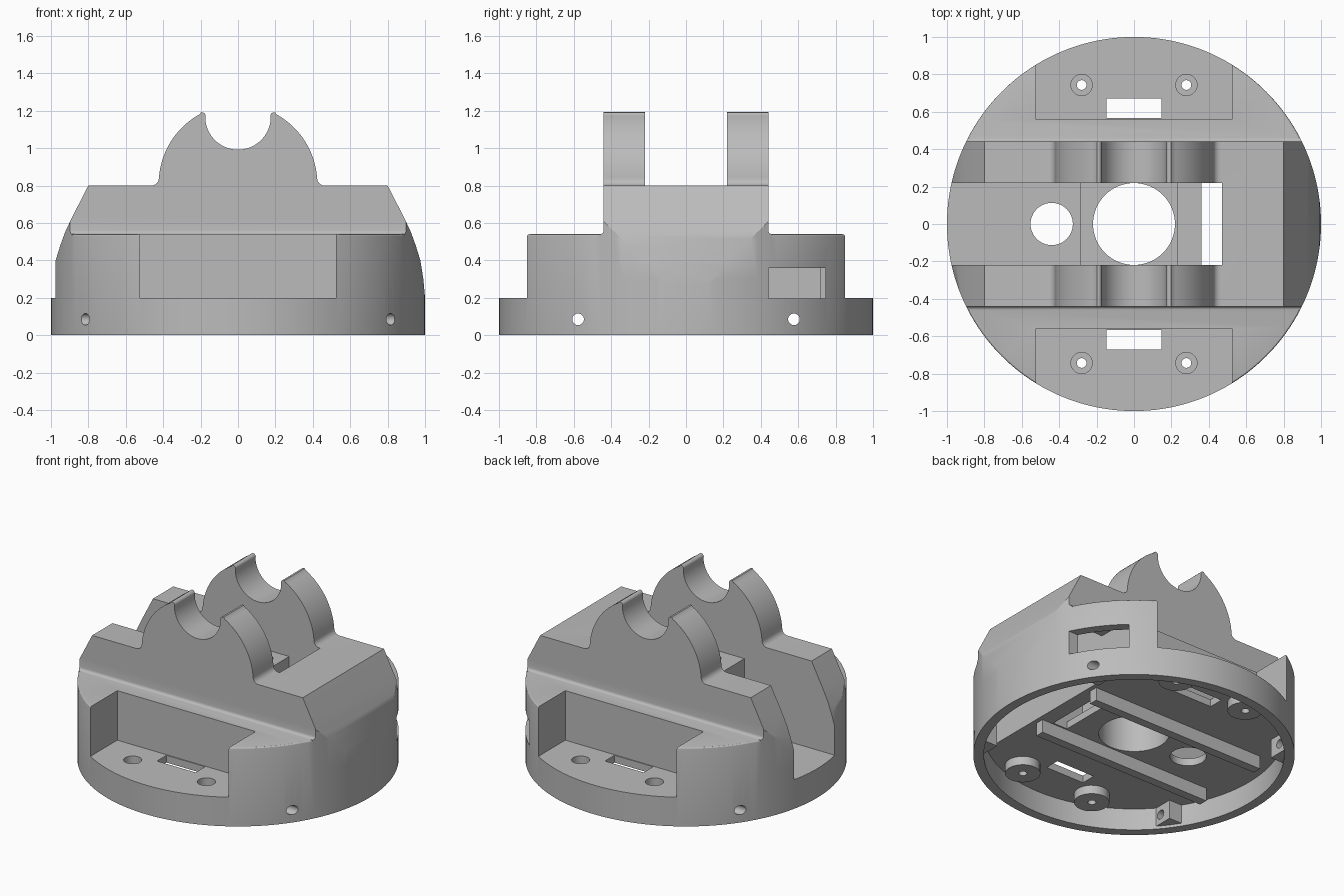
import bpy, bmesh, math
from mathutils import Matrix, Vector

cube = bpy.data.objects.get("Cube")
if cube:
    bpy.data.objects.remove(cube, do_unlink=True)

grey = bpy.data.materials.new("plain grey")
grey.use_nodes = True
grey.diffuse_color = (0.5, 0.5, 0.5, 1)
grey.node_tree.nodes["Principled BSDF"].inputs["Base Color"].default_value = (0.5, 0.5, 0.5, 1)


def finish(name, bm):
    bmesh.ops.recalc_face_normals(bm, faces=bm.faces)
    mesh = bpy.data.meshes.new(name)
    bm.to_mesh(mesh)
    bm.free()
    mesh.materials.append(grey)
    obj = bpy.data.objects.new(name, mesh)
    bpy.context.collection.objects.link(obj)
    return obj


def box(name, x, y, z):
    bm = bmesh.new()
    bmesh.ops.create_cube(bm, size=1)
    for v in bm.verts:
        v.co = Vector([(a + b) / 2 + c * (b - a) for (a, b), c in zip((x, y, z), v.co)])
    return finish(name, bm)


def cylinder(name, r, lo, hi, centre=(0, 0), axis="Z", sides=32, rim=0):
    """Cylinder between lo and hi along its axis; centre gives the other two coordinates."""
    bm = bmesh.new()
    bmesh.ops.create_cone(bm, cap_ends=True, segments=sides, radius1=r, radius2=r, depth=hi - lo)
    if rim:
        top = [e for e in bm.edges if all(v.co.z > 0 for v in e.verts)]
        bmesh.ops.bevel(bm, geom=top, offset=rim, segments=3, profile=0.5, affect="EDGES")
    mid = (lo + hi) / 2
    if axis == "X":
        m = Matrix.Translation((mid, *centre)) @ Matrix.Rotation(math.pi / 2, 4, "Y")
    else:
        m = Matrix.Translation((*centre, mid))
    bm.transform(m)
    return finish(name, bm)


def prism(name, half, axis):
    """Extrude a profile, given as its right half from the bottom up and mirrored."""
    loop = half + [(-a, b) for a, b in reversed(half) if a > 0]
    bm = bmesh.new()
    place = (lambda a, b, d: (d, a, b)) if axis == "X" else (lambda a, b, d: (a, d, b))
    face = bm.faces.new([bm.verts.new(place(a, b, -1.2)) for a, b in loop])
    out = bmesh.ops.extrude_face_region(bm, geom=[face])
    verts = [g for g in out["geom"] if isinstance(g, bmesh.types.BMVert)]
    bmesh.ops.translate(bm, verts=verts, vec=place(0, 0, 2.4))
    return finish(name, bm)


def arc(cx, cz, r, start, end, n):
    angles = [math.radians(start + (end - start) * i / n) for i in range(n + 1)]
    return [(cx + r * math.cos(t), cz + r * math.sin(t)) for t in angles]


def combine(target, other, operation):
    mod = target.modifiers.new("combine", "BOOLEAN")
    mod.operation = operation
    mod.solver = "EXACT"
    mod.object = other
    bpy.context.view_layer.objects.active = target
    bpy.ops.object.modifier_apply(modifier=mod.name)
    bpy.data.objects.remove(other, do_unlink=True)


def cut(other):
    combine(body, other, "DIFFERENCE")


def add(other):
    combine(body, other, "UNION")


# Round base with softened shoulder rim, and a central slab with filleted foot
body = cylinder("cradle_body", 1, 0, 0.54, sides=160, rim=0.012)
foot = arc(0.46, 0.56, 0.02, 270, 180, 4)
slab = prism("slab", [(0.46, 0.3)] + foot + [(0.44, 1.4)], "X")
combine(slab, cylinder("round_limit", 1, 0.1, 1.3, sides=160), "INTERSECT")
add(slab)

# Front outline: curved flanks, cradle arches and half-round seat
flank = [(1.1, -0.1), (1.1, 0.2), (1, 0.2), (0.991, 0.3), (0.975, 0.4), (0.95, 0.48),
         (0.925, 0.55), (0.89, 0.625), (0.8, 0.8)]
fillet = arc(0.463, 0.84, 0.04, 270, 180, 6)
arch = arc(0, 0.81, 0.424, 6, 61, 20)
tip = arc(0.193, 1.172, 0.02, 75, 180, 6)
seat = arc(0, 1.167, 0.175, -4, -90, 20)
seat[-1] = (0, seat[-1][1])
combine(body, prism("outline", flank + fillet + arch + tip + seat, "Y"), "INTERSECT")

# Hollow underside and the taller hollow at the right end
cut(cylinder("underside", 0.935, -0.1, 0.15, sides=160))
end = box("end_hollow", (0.58, 1.2), (-1, 1), (0.1, 0.47))
combine(end, cylinder("end_limit", 0.935, 0, 0.6, sides=160), "INTERSECT")
cut(end)
cut(box("end_hollow_top", (0.58, 0.8), (-0.38, 0.38), (0.3, 0.7)))

# Open channel, its centre block and openings
cut(box("channel", (-1.2, 0.47), (-0.22, 0.22), (0.2, 1.4)))
add(box("centre_block", (-0.29, 0.235), (-0.24, 0.24), (0.18, 0.68)))
cut(cylinder("centre_bore", 0.219, -0.1, 1, sides=64))
cut(cylinder("cable_hole", 0.113, -0.1, 0.5, centre=(-0.44, 0), sides=48))
cut(box("channel_slot", (0.36, 0.47), (-0.22, 0.22), (-0.1, 0.5)))

for s in (-1, 1):
    def span(a, b):
        return tuple(sorted((s * a, s * b)))

    # Rail under the channel
    add(box("rail", (-0.78, 0.55), span(0.23, 0.29), (0.06, 0.17)))
    # Pocket with slot and screw bosses
    cut(box("pocket", (-0.525, 0.525), span(0.56, 1.2), (0.2, 0.7)))
    cut(box("pocket_slot", (-0.147, 0.147), span(0.567, 0.67), (-0.1, 0.4)))
    for x in (-0.28, 0.28):
        add(cylinder("boss", 0.11, 0.09, 0.17, centre=(x, s * 0.743)))
        cut(cylinder("screw_recess", 0.057, 0.14, 0.4, centre=(x, s * 0.743)))
        cut(cylinder("screw_hole", 0.026, -0.1, 0.4, centre=(x, s * 0.743)))
    # Side screw blocks and holes
    for t in (-1, 1):
        xs = tuple(sorted((t * 0.7, t * 0.9)))
        block = box("side_block", xs, span(0.49, 0.66), (0.02, 0.17))
        combine(block, cylinder("block_limit", 0.96, -0.1, 0.3, sides=160), "INTERSECT")
        add(block)
        recess = sorted((t * 0.79, t * 1.2))
        cut(cylinder("side_recess", 0.053, *recess, centre=(s * 0.577, 0.085), axis="X"))
        hole = sorted((t * 0.6, t * 1.2))
        cut(cylinder("side_hole", 0.031, *hole, centre=(s * 0.577, 0.085), axis="X"))

# Window in the right wall
cut(box("window", (0.6, 1.2), (0.44, 0.745), (0.195, 0.36)))

# Smooth curves, sharp edges
bpy.ops.object.select_all(action="DESELECT")
body.select_set(True)
bpy.context.view_layer.objects.active = body
bpy.ops.object.shade_smooth_by_angle(angle=math.radians(28))
